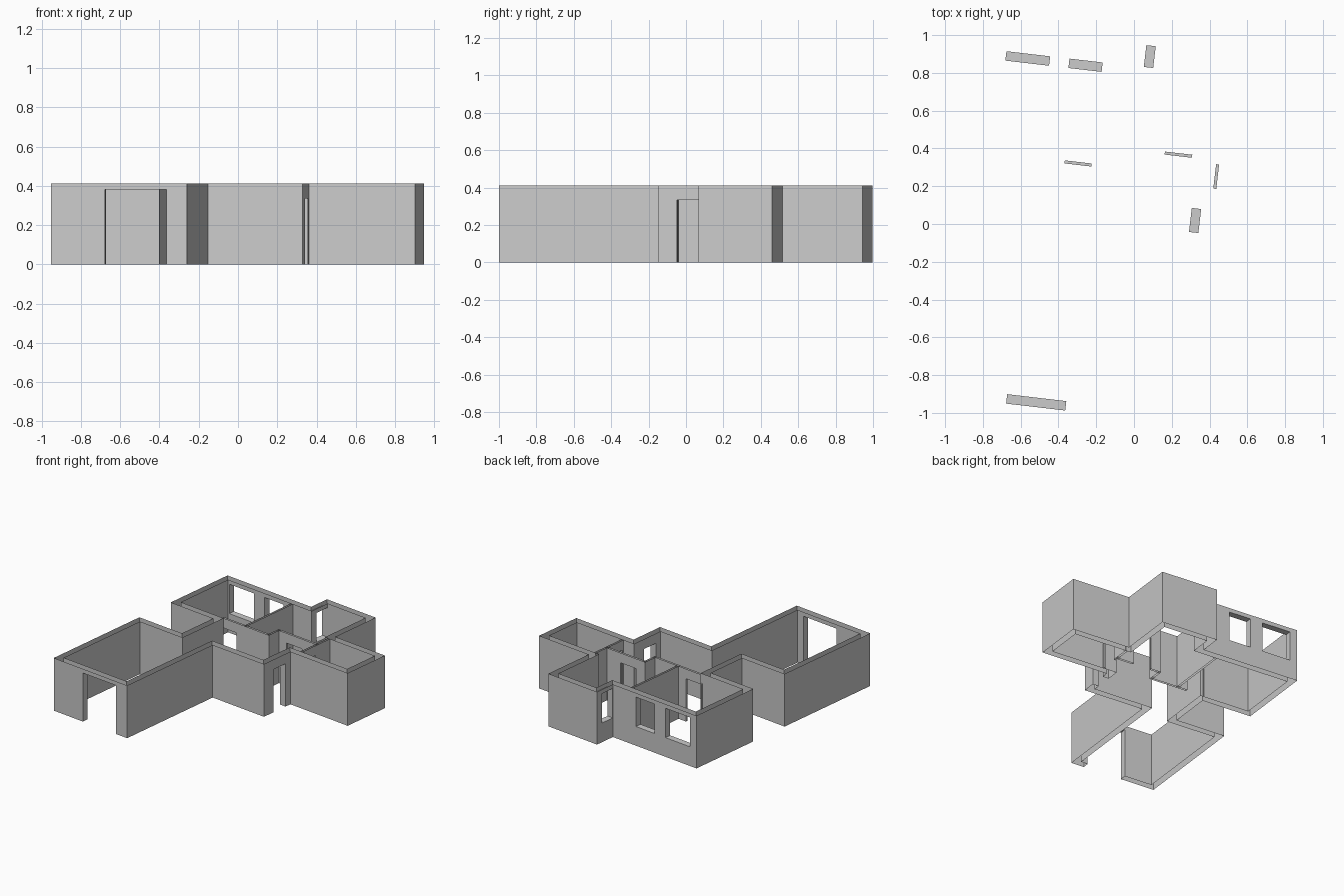
import bpy, bmesh, math
from mathutils import Vector, Matrix

if "Cube" in bpy.data.objects:
    bpy.data.objects.remove(bpy.data.objects["Cube"], do_unlink=True)

HEIGHT = 0.412
THICK = 0.05        # outer walls
THIN = 0.016        # partitions
TURN = Matrix.Rotation(math.radians(-6.67), 4, 'Z')

plaster = bpy.data.materials.new("grey_plaster")
plaster.use_nodes = True
GREY = (0.6, 0.6, 0.6, 1)
plaster.diffuse_color = GREY
plaster.node_tree.nodes["Principled BSDF"].inputs["Base Color"].default_value = GREY


def place(axis, along, across, z):
    return Vector((along, across, z) if axis == 0 else (across, along, z))


def add_face(bm, points, facing):
    face = bm.faces.new([bm.verts.new(p) for p in points])
    face.normal_update()
    if face.normal.dot(facing) < 0:
        face.normal_flip()


def build_wall(name, axis, sides, spans, openings=()):
    """Open-topped wall: two skins at the given sides, with lined openings."""
    bm = bmesh.new()
    for i in (0, 1):
        side, (start, end) = sides[i], sorted(spans[i])
        out = place(axis, 0, side - sides[1 - i], 0)

        def panel(lo, hi, z0, z1):
            if hi - lo > 1e-4 and z1 - z0 > 1e-4:
                add_face(bm, [place(axis, lo, side, z0), place(axis, hi, side, z0),
                              place(axis, hi, side, z1), place(axis, lo, side, z1)], out)

        for lo, hi, sill, head in sorted(openings):
            panel(start, lo, 0, HEIGHT)
            panel(lo, hi, 0, sill)
            panel(lo, hi, head, HEIGHT)
            start = hi
        panel(start, end, 0, HEIGHT)

    # Jambs, lintel underside and sill of each opening
    a, b = sides
    for lo, hi, sill, head in openings:
        for edge, sign in ((lo, 1), (hi, -1)):
            add_face(bm, [place(axis, edge, a, sill), place(axis, edge, b, sill),
                          place(axis, edge, b, head), place(axis, edge, a, head)],
                     place(axis, sign, 0, 0))
        for z, sign in ((head, -1), (sill, 1)):
            if z > 0:
                add_face(bm, [place(axis, lo, a, z), place(axis, hi, a, z),
                              place(axis, hi, b, z), place(axis, lo, b, z)],
                         Vector((0, 0, sign)))
    bmesh.ops.remove_doubles(bm, verts=bm.verts, dist=1e-5)
    bm.transform(TURN)
    mesh = bpy.data.meshes.new(name)
    bm.to_mesh(mesh)
    bm.free()
    mesh.materials.append(plaster)
    bpy.context.collection.objects.link(bpy.data.objects.new(name, mesh))


# Outer walls, counter-clockwise: name, start corner, openings (from, to, sill, head)
WEST = -0.838
outer = [
    ("wing_front_wall", (WEST, -1.023), [(-0.562, -0.247, 0, 0.38)]),
    ("wing_side_wall", (-0.142, -1.023), []),
    ("living_front_wall", (-0.142, -0.11), []),
    ("entrance_wall", (0.344, -0.11), [(-0.008, 0.12, 0, 0.335)]),
    ("bath_front_wall", (0.344, 0.172), []),
    ("bath_side_wall", (0.888, 0.172), []),
    ("bath_back_wall", (0.888, 0.568), []),
    ("bedroom_side_wall", (0.416, 0.568), []),
    ("bedroom_back_wall", (0.416, 1.0), []),
    ("bay_window_wall", (-0.045, 1.0), [(0.832, 0.948, 0.15, 0.38)]),
    ("back_window_wall", (-0.045, 0.83),
     [(-0.777, -0.544, 0.15, 0.38), (-0.441, -0.264, 0.15, 0.38)]),
    ("back_room_side_wall", (WEST, 0.83), []),
    ("back_room_front_wall", (WEST, 0.225), []),
    ("passage_wall", (-0.434, 0.225), []),
    ("wing_back_wall", (-0.434, -0.11), []),
    ("wing_outer_wall", (WEST, -0.11), []),
]
corners = [Vector(c) for _, c, _ in outer]
count = len(corners)


def inward(i):
    d = (corners[(i + 1) % count] - corners[i % count]).normalized()
    return Vector((-d.y, d.x)) * THICK


inner = [corners[i] + inward(i - 1) + inward(i) for i in range(count)]
for i, (name, _, openings) in enumerate(outer):
    j = (i + 1) % count
    axis = 0 if abs(corners[i].y - corners[j].y) < 1e-6 else 1
    build_wall(name, axis, (corners[i][1 - axis], inner[i][1 - axis]),
               ((corners[i][axis], corners[j][axis]), (inner[i][axis], inner[j][axis])),
               openings)

# Thin partitions: name, axis, centre line, span, openings
DOOR = (0, 0.335)
partitions = [
    ("hall_partition", 0, 0.284, (-0.40, 0.048), [(-0.405 + 0.002, -0.26, *DOOR)]),
    ("hall_step_partition", 1, 0.04, (0.276, 0.40), []),
    ("bedroom_partition", 0, 0.392, (0.032, 0.403), [(0.118, 0.264, *DOOR)]),
    ("bath_partition", 1, 0.403, (0.222, 0.52), [(0.235, 0.365, *DOOR)]),
    ("bedroom_divider", 1, -0.182, (0.284, 0.78), []),
]
for name, axis, line, span, openings in partitions:
    build_wall(name, axis, (line - THIN / 2, line + THIN / 2), (span, span), openings)
